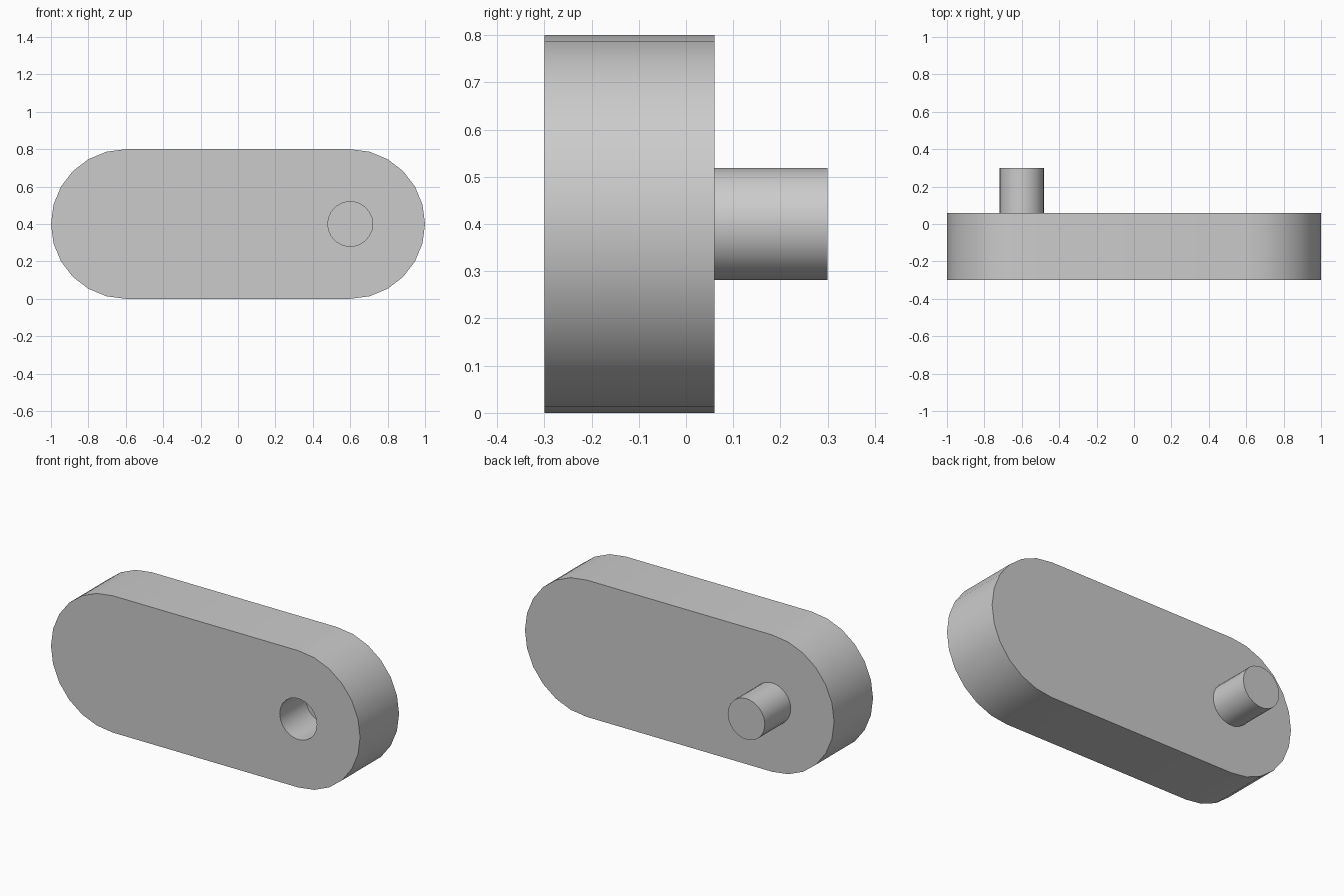
import bpy
import bmesh
from math import sin, cos, pi

cube = bpy.data.objects.get("Cube")
if cube:
    bpy.data.objects.remove(cube, do_unlink=True)

HALF_SPAN = 0.6      # distance from the middle to each rounded end's centre
RADIUS = 0.4
MID_Z = 0.4
PIN_RADIUS = 0.12
FRONT, BACK, PIN_END = -0.3, 0.06, 0.3
HOLE_DEPTH = 0.24

grey = bpy.data.materials.new("light grey")
grey.use_nodes = True
grey.diffuse_color = (0.6, 0.6, 0.6, 1)
grey.node_tree.nodes["Principled BSDF"].inputs["Base Color"].default_value = (0.6, 0.6, 0.6, 1)


def arc(cx, radius, start, sweep, steps):
    """Points on an arc in the x-z plane, both ends included."""
    angles = [start + sweep * i / steps for i in range(steps + 1)]
    return [(cx + radius * cos(a), MID_Z + radius * sin(a)) for a in angles]


def extrude_profile(name, profile, y0, y1):
    """Solid made by sweeping an x-z outline from y0 to y1."""
    bm = bmesh.new()
    face = bm.faces.new([bm.verts.new((x, y0, z)) for x, z in profile])
    swept = bmesh.ops.extrude_face_region(bm, geom=[face], use_keep_orig=True)
    verts = [v for v in swept["geom"] if isinstance(v, bmesh.types.BMVert)]
    bmesh.ops.translate(bm, verts=verts, vec=(0, y1 - y0, 0))
    bmesh.ops.recalc_face_normals(bm, faces=bm.faces)
    mesh = bpy.data.meshes.new(name)
    bm.to_mesh(mesh)
    bm.free()
    mesh.materials.append(grey)
    obj = bpy.data.objects.new(name, mesh)
    bpy.context.collection.objects.link(obj)
    return obj


def select_only(obj):
    bpy.ops.object.select_all(action="DESELECT")
    obj.select_set(True)
    bpy.context.view_layer.objects.active = obj


# Link plate with two rounded ends
outline = arc(HALF_SPAN, RADIUS, -pi / 2, pi, 12) + arc(-HALF_SPAN, RADIUS, pi / 2, pi, 12)
link_body = extrude_profile("link_body", outline, FRONT, BACK)

# Pin on the back, slightly sunk into the plate
pin_circle = arc(-HALF_SPAN, PIN_RADIUS, 0, 2 * pi, 22)[:-1]
pin = extrude_profile("back_pin", pin_circle, BACK - 0.01, PIN_END)

# Blind socket in the front, at the other end
hole_circle = arc(HALF_SPAN, PIN_RADIUS, 0, 2 * pi, 22)[:-1]
cutter = extrude_profile("socket_cutter", hole_circle, FRONT - 0.1, FRONT + HOLE_DEPTH)
cutter.hide_render = True

cut = link_body.modifiers.new("socket", "BOOLEAN")
cut.operation = "DIFFERENCE"
cut.solver = "EXACT"
cut.object = cutter
select_only(link_body)
bpy.ops.object.modifier_apply(modifier=cut.name)
bpy.data.objects.remove(cutter, do_unlink=True)

# Smooth round walls, sharp rims
for part in (link_body, pin):
    select_only(part)
    bpy.ops.object.shade_smooth_by_angle(angle=pi / 6)
